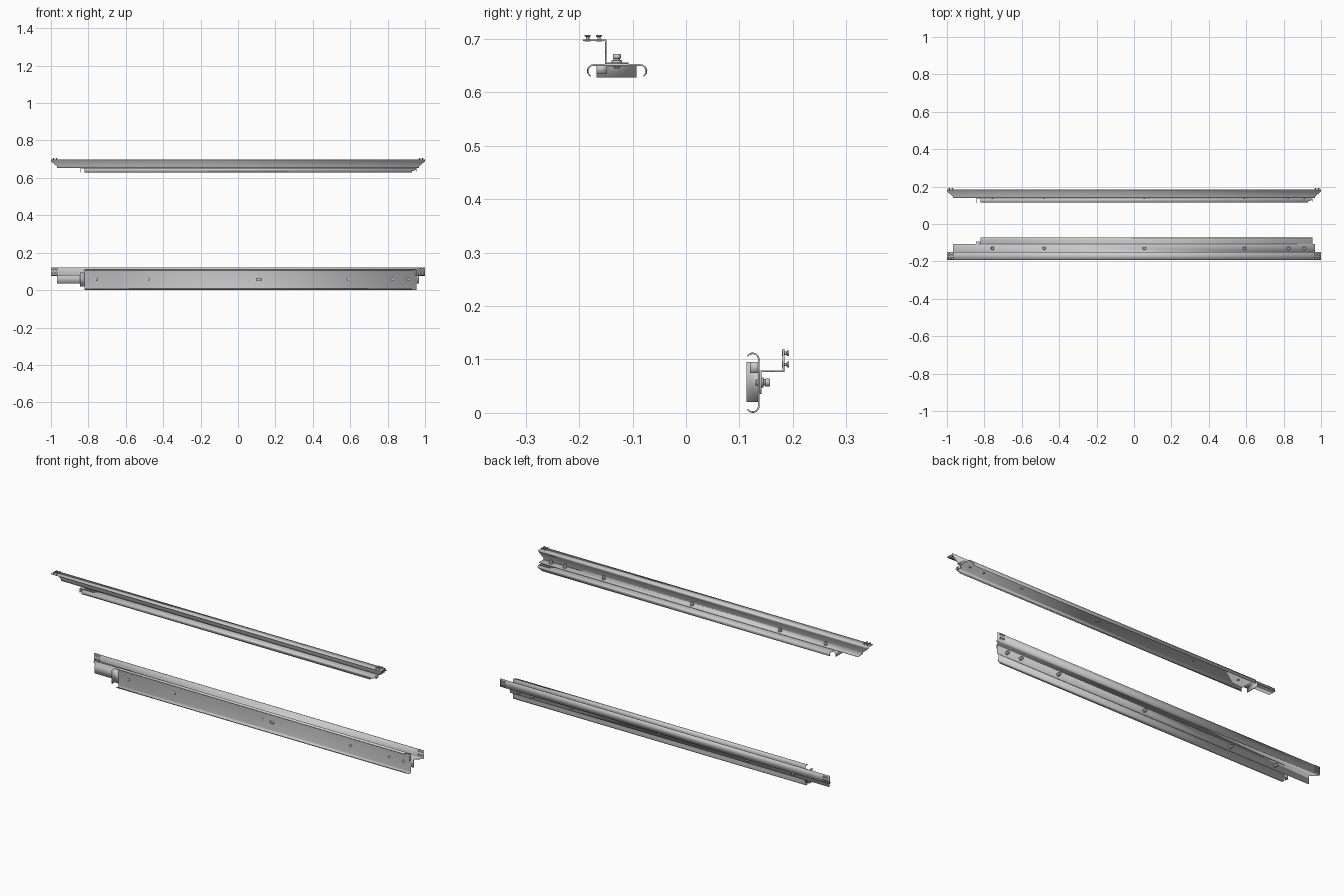
import bpy, bmesh
from math import cos, sin, pi, radians
from mathutils import Matrix

if "Cube" in bpy.data.objects:
    bpy.data.objects.remove(bpy.data.objects["Cube"])

THICK = 0.003
# local frame of a rail: x along length, y depth, z across the web
LOWER = Matrix.Identity(4)
UPPER = Matrix.Translation((0, -0.0725, 0.515)) @ Matrix.Rotation(radians(90), 4, 'X')


def finish(bm, name, frame, thick=0.0):
    bmesh.ops.recalc_face_normals(bm, faces=bm.faces)
    me = bpy.data.meshes.new(name)
    bm.to_mesh(me)
    bm.free()
    ob = bpy.data.objects.new(name, me)
    bpy.context.collection.objects.link(ob)
    ob.matrix_world = frame
    if thick:
        mod = ob.modifiers.new("sheet", 'SOLIDIFY')
        mod.thickness = thick
        mod.offset = 0
        mod.use_even_offset = True
    bpy.ops.object.select_all(action='DESELECT')
    ob.select_set(True)
    bpy.context.view_layer.objects.active = ob
    bpy.ops.object.shade_smooth_by_angle(angle=radians(35))
    return ob


def sheet(name, frame, rows):
    """Bent sheet metal: each row is a pair of end points of a fold line."""
    bm = bmesh.new()
    vs = [[bm.verts.new(p) for p in r] for r in rows]
    for a, b in zip(vs, vs[1:]):
        bm.faces.new((a[0], a[1], b[1], b[0]))
    return finish(bm, name, frame, THICK)


def lathe(name, frame, x, z, profile, n=20):
    """Turned part about the y axis; profile is (radius, y)."""
    bm = bmesh.new()
    rings = [[bm.verts.new((x + r * cos(2 * pi * i / n), y, z + r * sin(2 * pi * i / n)))
              for i in range(n)] for r, y in profile]
    for a, b in zip(rings, rings[1:]):
        for i in range(n):
            j = (i + 1) % n
            bm.faces.new((a[i], a[j], b[j], b[i]))
    bm.faces.new(rings[0])
    bm.faces.new(rings[-1])
    return finish(bm, name, frame)


MID = 0.0565
LIP = [(0.136, 0.0435, 0.955), (0.1355, 0.0475, 0.955), (0.133, 0.0515, 0.955),
       (0.1295, 0.054, 0.955), (0.1255, 0.055, 0.945), (0.1215, 0.0545, 0.93),
       (0.118, 0.0525, 0.93), (0.115, 0.0495, 0.93)]
KNOB = [(0.004, 0.1315), (0.0065, 0.133), (0.0065, 0.1345), (0.0045, 0.1345),
        (0.0045, 0.141), (0.0095, 0.141), (0.0095, 0.1445), (0.006, 0.1455),
        (0.006, 0.148), (0.0075, 0.149), (0.0075, 0.1555), (0.0065, 0.157)]
RIVET = [(0.0055, 0.180), (0.0055, 0.1815), (0.003, 0.184), (0.003, 0.188),
         (0.0055, 0.190), (0.0055, 0.1925)]

for side, frame in (("lower", LOWER), ("upper", UPPER)):
    # C-shaped channel with curled lips
    section = [(y, MID + h, x) for y, h, x in reversed(LIP)]
    section += [(y, MID - h, x) for y, h, x in LIP]
    sheet(side + "_channel", frame, [((-0.82, y, z), (x, y, z)) for y, z, x in section])

    # bent end stop at the left, small stop at the right
    sheet(side + "_end_stop", frame,
          [((x, y, 0.02), (x, y, 0.095))
           for x, y in ((-0.82, 0.136), (-0.841, 0.136), (-0.844, 0.133), (-0.844, 0.113))])
    sheet(side + "_small_stop", frame,
          [((x, y, 0.075), (x, y, 0.095))
           for x, y in ((0.935, 0.136), (0.952, 0.136), (0.954, 0.134), (0.954, 0.12))])
    # lanced tab in the middle of the web
    sheet(side + "_middle_tab", frame,
          [((x, y, 0.051), (x, y, 0.062))
           for x, y in ((0.10, 0.136), (0.11, 0.131), (0.125, 0.131))])

    # Z-shaped mounting bracket with chamfered ends
    bracket = [(0.1395, 0.035, 0.968), (0.1395, 0.078, 0.968), (0.147, 0.078, 0.968),
               (0.174, 0.078, 1.0), (0.1825, 0.078, 1.0), (0.1825, 0.12, 1.0)]
    sheet(side + "_bracket", frame, [((-x, y, z), (x, y, z)) for y, z, x in bracket])

    # knobs joining channel and bracket
    for x in (-0.757, -0.48, 0.055, 0.59, 0.825, 0.91):
        lathe(side + "_knob", frame, x, 0.057, KNOB)

    # rivets in the bracket corners
    for s in (-1, 1):
        for x in (0.970, 0.987):
            for z in (0.0905, 0.1115):
                lathe(side + "_rivet", frame, s * x, z, RIVET, 16)
